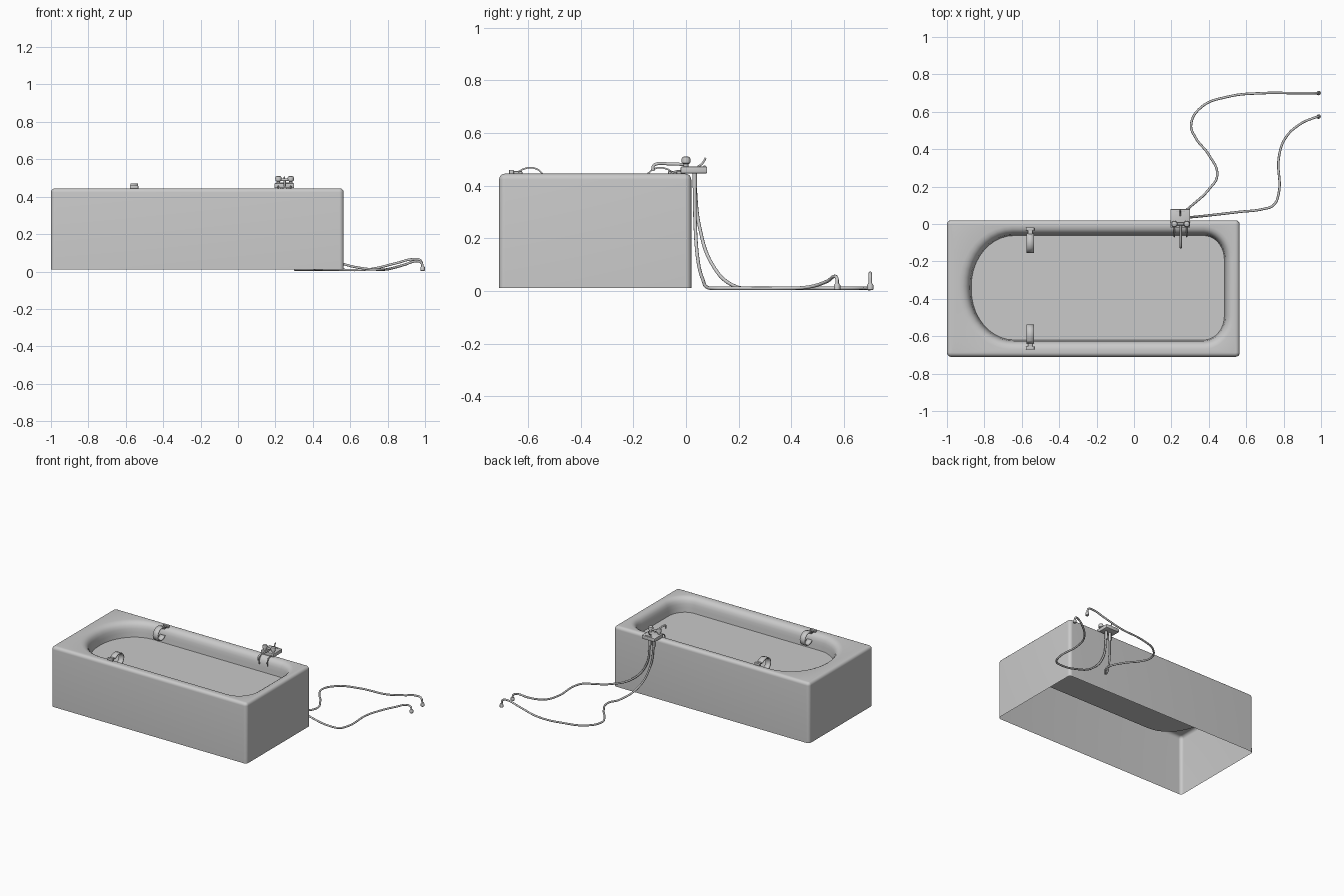
import bpy, bmesh, math
from mathutils import Vector

cube = bpy.data.objects.get("Cube")
if cube:
    bpy.data.objects.remove(cube)

grey = bpy.data.materials.new("soft_grey")
grey.use_nodes = True
grey.diffuse_color = (0.588, 0.588, 0.588, 1)
grey.node_tree.nodes["Principled BSDF"].inputs["Base Color"].default_value = grey.diffuse_color


def finish(name, bm, angle=35):
    bmesh.ops.recalc_face_normals(bm, faces=bm.faces)
    mesh = bpy.data.meshes.new(name)
    bm.to_mesh(mesh)
    bm.free()
    mesh.materials.append(grey)
    ob = bpy.data.objects.new(name, mesh)
    bpy.context.collection.objects.link(ob)
    bpy.ops.object.select_all(action='DESELECT')
    bpy.context.view_layer.objects.active = ob
    ob.select_set(True)
    bpy.ops.object.shade_smooth_by_angle(angle=math.radians(angle))
    return ob


def box(name, lo, hi, bevel=0.003):
    bm = bmesh.new()
    bmesh.ops.create_cube(bm, size=1)
    for v in bm.verts:
        v.co = [a + (b - a) * (c + 0.5) for a, b, c in zip(lo, hi, v.co)]
    bmesh.ops.bevel(bm, geom=bm.edges[:], offset=bevel, segments=2, affect='EDGES', profile=0.5)
    return finish(name, bm)


def lathe(name, x, y, profile, steps=16):
    """Turned part from (radius, height) pairs, capped at both ends."""
    bm = bmesh.new()
    rings = [[bm.verts.new((x + r * math.cos(i * math.tau / steps),
                            y + r * math.sin(i * math.tau / steps), z))
              for i in range(steps)] for r, z in profile]
    bridge(bm, rings)
    bm.faces.new(rings[0])
    bm.faces.new(rings[-1])
    return finish(name, bm)


def bridge(bm, rings):
    for a, b in zip(rings, rings[1:]):
        for i in range(len(a)):
            j = (i + 1) % len(a)
            bm.faces.new((a[i], a[j], b[j], b[i]))


def tube(name, points, radius, sides=3):
    cu = bpy.data.curves.new(name, 'CURVE')
    cu.dimensions = '3D'
    cu.bevel_depth = radius
    cu.bevel_resolution = sides
    cu.use_fill_caps = True
    cu.resolution_u = 8
    sp = cu.splines.new('BEZIER')
    sp.bezier_points.add(len(points) - 1)
    for p, co in zip(sp.bezier_points, points):
        p.co = co
        p.handle_left_type = p.handle_right_type = 'AUTO'
    cu.materials.append(grey)
    ob = bpy.data.objects.new(name, cu)
    bpy.context.collection.objects.link(ob)
    return ob


def outline(bm, x0, x1, y0, y1, right, left, z, steps=10):
    """Rounded rectangle with elliptical corners, given as (rx, ry) per end."""
    ring = []
    corners = ((x1, y1, right, 1, 1), (x0, y1, left, -1, 1),
               (x0, y0, left, -1, -1), (x1, y0, right, 1, -1))
    for k, (cx, cy, (rx, ry), sx, sy) in enumerate(corners):
        for i in range(steps + 1):
            a = math.pi / 2 * (k + i / steps)
            ring.append(bm.verts.new((cx - sx * rx + rx * math.cos(a),
                                      cy - sy * ry + ry * math.sin(a), z)))
    return ring


# Tub: open-bottomed skirt, rounded rim and shallow flat basin
bm = bmesh.new()
rings = []
X0, X1, Y0, Y1, TOP, LIP = -1.0, 0.565, -0.71, 0.02, 0.445, 0.022
rings.append(outline(bm, X0, X1, Y0, Y1, (LIP, LIP), (LIP, LIP), 0.01))
for i in range(6):
    a = math.pi / 2 * i / 5
    d = LIP * (1 - math.cos(a))
    r = LIP - d + 0.002
    rings.append(outline(bm, X0 + d, X1 - d, Y0 + d, Y1 - d, (r, r), (r, r),
                         TOP - LIP + LIP * math.sin(a)))
for d, z in ((0.05, TOP), (0.035, 0.442), (0.022, 0.434), (0.012, 0.42),
             (0.006, 0.4), (0.003, 0.375), (0, 0.342)):
    rings.append(outline(bm, -0.87 - d * 1.3, 0.483 + d, -0.62 - d, -0.062 + d,
                         (0.11 + d, 0.13 + d), (0.23 + d, 0.27 + d), z))
bridge(bm, rings)
bm.faces.new(rings[-1])
finish("bathtub", bm)


# Hand grips: a mount on the rim and a looped band reaching into the basin
def grip(name, y_mount, side):
    x = -0.555
    ys = sorted((y_mount, y_mount + side * 0.018))
    box(name + "_mount", (x - 0.022, ys[0], 0.44), (x + 0.022, ys[1], 0.46))
    ys = sorted((y_mount + side * 0.015, y_mount + side * 0.05))
    box(name + "_neck", (x - 0.012, ys[0], 0.442), (x + 0.012, ys[1], 0.455))
    path = [(0.035, 0.452), (0.05, 0.461), (0.07, 0.468), (0.09, 0.468), (0.11, 0.461),
            (0.125, 0.447), (0.133, 0.425), (0.128, 0.402), (0.112, 0.386),
            (0.09, 0.38), (0.065, 0.386), (0.05, 0.4)]
    bm = bmesh.new()
    rows = [[bm.verts.new((x + w, y_mount + side * d, z)) for w in (-0.02, 0.02)]
            for d, z in path]
    for a, b in zip(rows, rows[1:]):
        bm.faces.new((a[0], a[1], b[1], b[0]))
    ob = finish(name + "_band", bm, 40)
    solid = ob.modifiers.new("thickness", 'SOLIDIFY')
    solid.thickness = 0.006
    solid.offset = 0


grip("front_grip", -0.672, 1)
grip("back_grip", -0.018, -1)

# Mixer tap: body, knobs, spout, lever and rim hooks
box("tap_body", (0.195, -0.02, 0.446), (0.3, 0.08, 0.472), 0.004)
for side, x in (("right", 0.216), ("left", 0.282)):
    lathe(side + "_knob", x, 0.0, [(0.009, 0.47), (0.009, 0.482), (0.016, 0.485),
                                   (0.017, 0.5), (0.014, 0.508), (0.006, 0.511)])
    tube(side + "_rim_hook", [(x, -0.015, 0.455), (x, -0.045, 0.452),
                              (x, -0.064, 0.435), (x, -0.066, 0.395)], 0.004)
    tube(side + "_hose_joint", [(x * 0.5 + 0.125, 0.033, z) for z in (0.45, 0.39)], 0.009)
tube("knob_bar", [(0.216, 0, 0.49), (0.282, 0, 0.49)], 0.007)
tube("spout", [(0.25, 0.0, 0.48), (0.25, -0.06, 0.482), (0.25, -0.115, 0.481),
               (0.25, -0.124, 0.474), (0.25, -0.125, 0.455)], 0.006)
tube("lever", [(0.248, 0.045, 0.472), (0.248, 0.06, 0.482), (0.248, 0.075, 0.505)], 0.004)
box("lever_plate", (0.225, 0.066, 0.47), (0.272, 0.074, 0.476), 0.001)

# Supply hoses with end fittings
tube("long_hose", [(0.233, 0.033, 0.41), (0.25, 0.05, 0.25), (0.31, 0.1, 0.1),
                   (0.4, 0.185, 0.018), (0.445, 0.26, 0.01), (0.4, 0.37, 0.01),
                   (0.33, 0.46, 0.01), (0.305, 0.53, 0.01), (0.36, 0.625, 0.01),
                   (0.5, 0.68, 0.01), (0.7, 0.7, 0.012), (0.84, 0.7, 0.043),
                   (0.94, 0.7, 0.066), (0.975, 0.7, 0.06), (0.987, 0.7, 0.025)], 0.0065)
tube("short_hose", [(0.266, 0.033, 0.41), (0.29, 0.035, 0.25), (0.39, 0.045, 0.12),
                    (0.565, 0.065, 0.04), (0.69, 0.08, 0.014), (0.745, 0.1, 0.01),
                    (0.773, 0.16, 0.01), (0.775, 0.36, 0.01), (0.81, 0.46, 0.014),
                    (0.89, 0.535, 0.036), (0.955, 0.565, 0.055), (0.98, 0.573, 0.047),
                    (0.987, 0.574, 0.022)], 0.0065)
for name, y in (("long", 0.7), ("short", 0.574)):
    lathe(name + "_hose_fitting", 0.987, y, [(0.009, 0.003), (0.012, 0.006), (0.012, 0.022),
                                             (0.008, 0.028)], 12)
